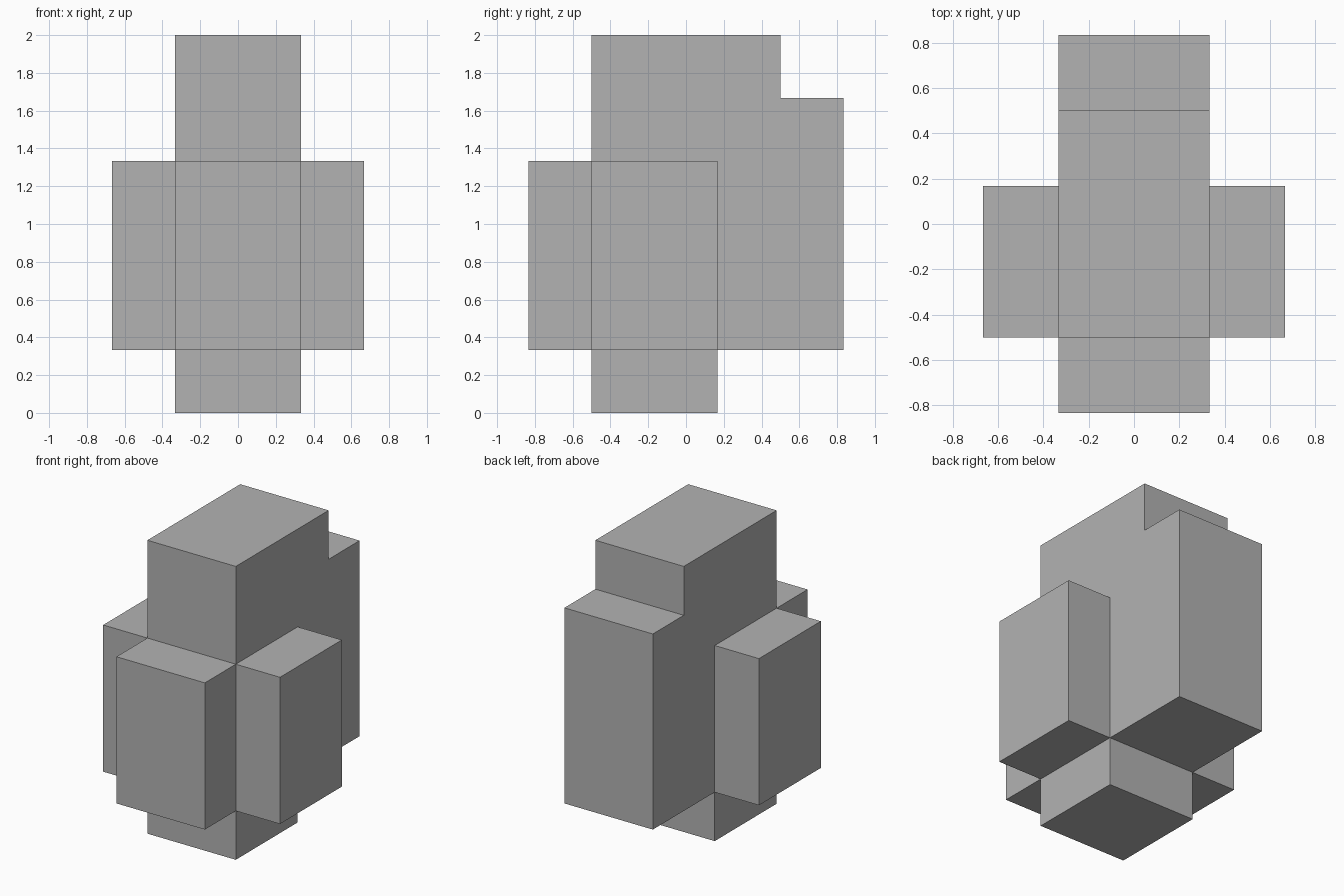
import bpy
import bmesh

U = 1 / 3  # one block unit

cube = bpy.data.objects.get("Cube")
if cube:
    bpy.data.objects.remove(cube, do_unlink=True)

grey = bpy.data.materials.new("plain grey")
grey.use_nodes = True
colour = (0.45, 0.45, 0.45, 1)
grey.diffuse_color = colour
grey.node_tree.nodes["Principled BSDF"].inputs["Base Color"].default_value = colour


def extrude_profile(name, profile, x0, x1):
    """Extrude a (y, z) side profile, in block units, from x0 to x1."""
    bm = bmesh.new()
    face = bm.faces.new([bm.verts.new((x0 * U, y * U, z * U)) for y, z in profile])
    moved = bmesh.ops.extrude_face_region(bm, geom=[face])["geom"]
    verts = [v for v in moved if isinstance(v, bmesh.types.BMVert)]
    bmesh.ops.translate(bm, verts=verts, vec=((x1 - x0) * U, 0, 0))
    # Close the start cap if the extrusion consumed it
    bmesh.ops.holes_fill(bm, edges=[e for e in bm.edges if e.is_boundary])
    bmesh.ops.recalc_face_normals(bm, faces=bm.faces)
    mesh = bpy.data.meshes.new(name)
    bm.to_mesh(mesh)
    bm.free()
    mesh.materials.append(grey)
    obj = bpy.data.objects.new(name, mesh)
    bpy.context.collection.objects.link(obj)
    return obj


# Central body: foot, front block, tall column and stepped back block
body_profile = [
    (-1.5, 0), (0.5, 0), (0.5, 1), (2.5, 1), (2.5, 5), (1.5, 5),
    (1.5, 6), (-1.5, 6), (-1.5, 4), (-2.5, 4), (-2.5, 1), (-1.5, 1),
]
extrude_profile("central_body", body_profile, -1, 1)

# Matching blocks on both sides
side_profile = [(-1.5, 1), (0.5, 1), (0.5, 4), (-1.5, 4)]
for name, side in (("left_side_block", 1), ("right_side_block", -1)):
    extrude_profile(name, side_profile, side, 2 * side)
